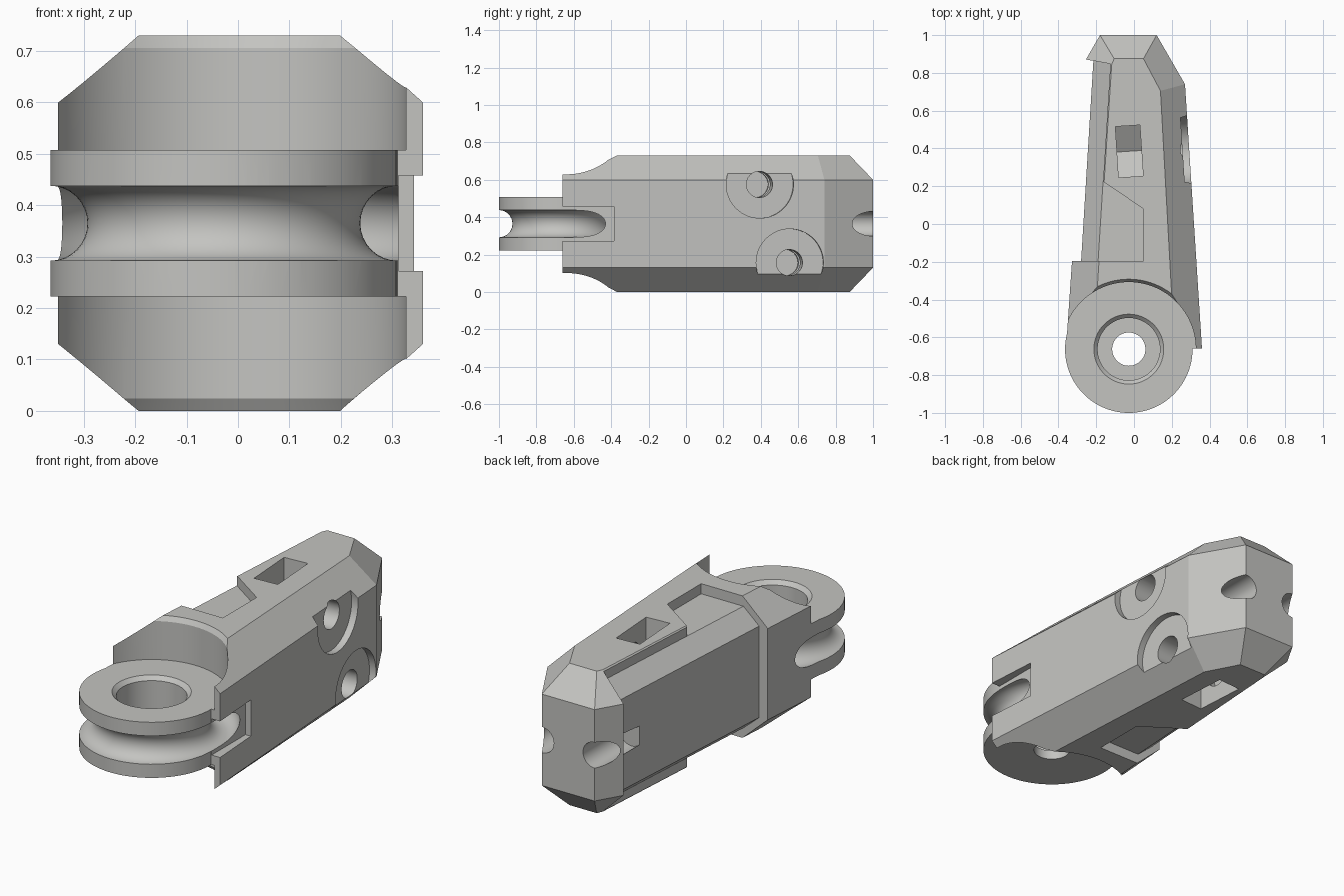
import bpy, bmesh, math
from mathutils import Matrix, Vector

if "Cube" in bpy.data.objects:
    bpy.data.objects.remove(bpy.data.objects["Cube"])

grey = bpy.data.materials.new("light_grey")
grey.diffuse_color = (0.55, 0.55, 0.53, 1)
grey.use_nodes = True
grey.node_tree.nodes["Principled BSDF"].inputs["Base Color"].default_value = grey.diffuse_color
MID = 0.365                    # mirror height of the whole part
HUB = Vector((-0.0275, -0.6625, 0))


def loft(name, rings, closed=False):
    """Skin a list of equal-length point rings; closed joins last to first."""
    bm = bmesh.new()
    rows = [[bm.verts.new(p) for p in r] for r in rings]
    n = len(rows[0])
    pairs = list(zip(rows, rows[1:])) + ([(rows[-1], rows[0])] if closed else [])
    for a, b in pairs:
        for i in range(n):
            bm.faces.new((a[i], a[(i + 1) % n], b[(i + 1) % n], b[i]))
    if not closed:
        bm.faces.new(rows[0])
        bm.faces.new(rows[-1])
    bmesh.ops.recalc_face_normals(bm, faces=bm.faces)
    me = bpy.data.meshes.new(name)
    bm.to_mesh(me)
    bm.free()
    me.materials.append(grey)
    ob = bpy.data.objects.new(name, me)
    bpy.context.collection.objects.link(ob)
    return ob


def lathe(name, profile, at=HUB, axis=Matrix(), seg=96):
    """Solid of revolution from (radius, height) pairs."""
    ts = [2 * math.pi * i / seg for i in range(seg)]
    return loft(name, [[at + axis @ Vector((r * math.cos(t), r * math.sin(t), h)) for t in ts]
                       for r, h in profile])


def combine(body, tool, op='DIFFERENCE'):
    m = body.modifiers.new(tool.name, 'BOOLEAN')
    m.operation, m.object, m.solver = op, tool, 'EXACT'
    bpy.context.view_layer.objects.active = body
    bpy.ops.object.modifier_apply(modifier=m.name)
    bpy.data.objects.remove(tool)


def flip(z, top):
    return z if top else 2 * MID - z


# tapered body with chamfered top and bottom
outer = [(0.36, -0.66), (0.27, 0.74), (0.12, 1), (-0.18, 1), (-0.255, 0.87), (-0.36, -0.66)]
inner = [(0.215, -0.66), (0.14, 0.705), (0.05, 0.875), (-0.105, 0.875), (-0.118, 0.845), (-0.215, -0.66)]
body = loft("link_body", [[(x, y, z) for x, y in o] for o, z in
                          ((inner, 0), (outer, 0.13), (outer, 0.6), (inner, 0.73))])

# rounded clearance above and below the wheel, with a small flared lip
for top in (True, False):
    combine(body, lathe("clearance", [(r, flip(z, top)) for r, z in
                                      ((0.355, 0.508), (0.355, 0.706), (0.38, 0.745), (0.38, 0.9))]))

# recessed left panel
section = [(-0.28, 0.13), (-0.19, 0.052), (-0.19, -0.1), (-0.6, -0.1),
           (-0.6, 0.83), (-0.19, 0.83), (-0.19, 0.678), (-0.28, 0.6)]
back = [(x + 0.065, 0.845 - 0.18 * (x + 0.175), z) for x, z in section]
combine(body, loft("panel_recess", [[(x, -0.195, z) for x, z in section], back]))

# shallow pockets and V-bottomed nut slots, top and bottom
tilt = Matrix.Rotation(math.radians(3.7), 3, 'Z')
for top in (True, False):
    shape = [(-0.5, -0.195), (0.05, -0.195), (0.05, 0.08), (-0.171, 0.23), (-0.5, 0.455)]
    combine(body, loft("pocket", [[(x, y, flip(z, top)) for x, y in shape] for z in (0.678, 0.85)]))
    yc = 0.385 if top else 0.555
    vee = [(-0.135, 0.9), (-0.135, 0.5), (0, 0.42), (0.135, 0.5), (0.135, 0.9)]
    combine(body, loft("nut_slot", [[Vector((-0.025, yc, 0)) + tilt @ Vector((x, y, flip(z, top)))
                                     for y, z in vee] for x in (-0.065, 0.065)]))

# round screw seats and bores on the right wall
side = Matrix.Rotation(math.radians(3.7), 3, 'Z') @ Matrix.Rotation(math.pi / 2, 3, 'Y')
for y, z in ((0.395, 0.575), (0.555, 0.157)):
    wall = Vector((0.36 - 0.0643 * (y + 0.66), y, z))
    combine(body, lathe("screw_seat", [(0.18, -0.035), (0.18, 0.3)], wall, side, 64))
    combine(body, lathe("screw_bore", [(0.07, -0.42), (0.07, 0.3)], wall, side, 48))

# wheel disc joined to the body
combine(body, lathe("wheel", [(0.3375, 0.222), (0.3375, 0.508)]), 'UNION')

# slot in the right wall beside the wheel
combine(body, loft("side_slot", [[(x, y, z) for x, y in
                                  ((0.312, -0.8), (0.5, -0.8), (0.5, -0.385), (0.312, -0.385))]
                                 for z in (0.272, 0.458)]))

# rope groove around the wheel
ring = []
for i in range(96):
    a = 2 * math.pi * i / 96
    ring.append([HUB + Vector(((0.3385 + 0.073 * math.cos(b)) * math.cos(a),
                               (0.3385 + 0.073 * math.cos(b)) * math.sin(a),
                               MID + 0.073 * math.sin(b)))
                 for b in [2 * math.pi * j / 32 for j in range(32)]])
combine(body, loft("groove", ring, closed=True))

# stepped axle bore with bevelled rim
combine(body, lathe("axle_bore", [(0.088, -0.1), (0.088, 0.27), (0.165, 0.27),
                                  (0.165, 0.488), (0.186, 0.509), (0.186, 0.7)]))

# rope holes at the two back corners
along = Matrix.Rotation(-math.pi / 2, 3, 'X')
for x in (0.118, -0.18):
    combine(body, lathe("rope_hole", [(0.066, -0.3), (0.066, 0.2)],
                        Vector((x, 1, MID)), along, 48))

# sharp edges with smooth curved walls
bpy.ops.object.select_all(action='DESELECT')
body.select_set(True)
bpy.context.view_layer.objects.active = body
bpy.ops.object.shade_smooth_by_angle(angle=math.radians(15))
